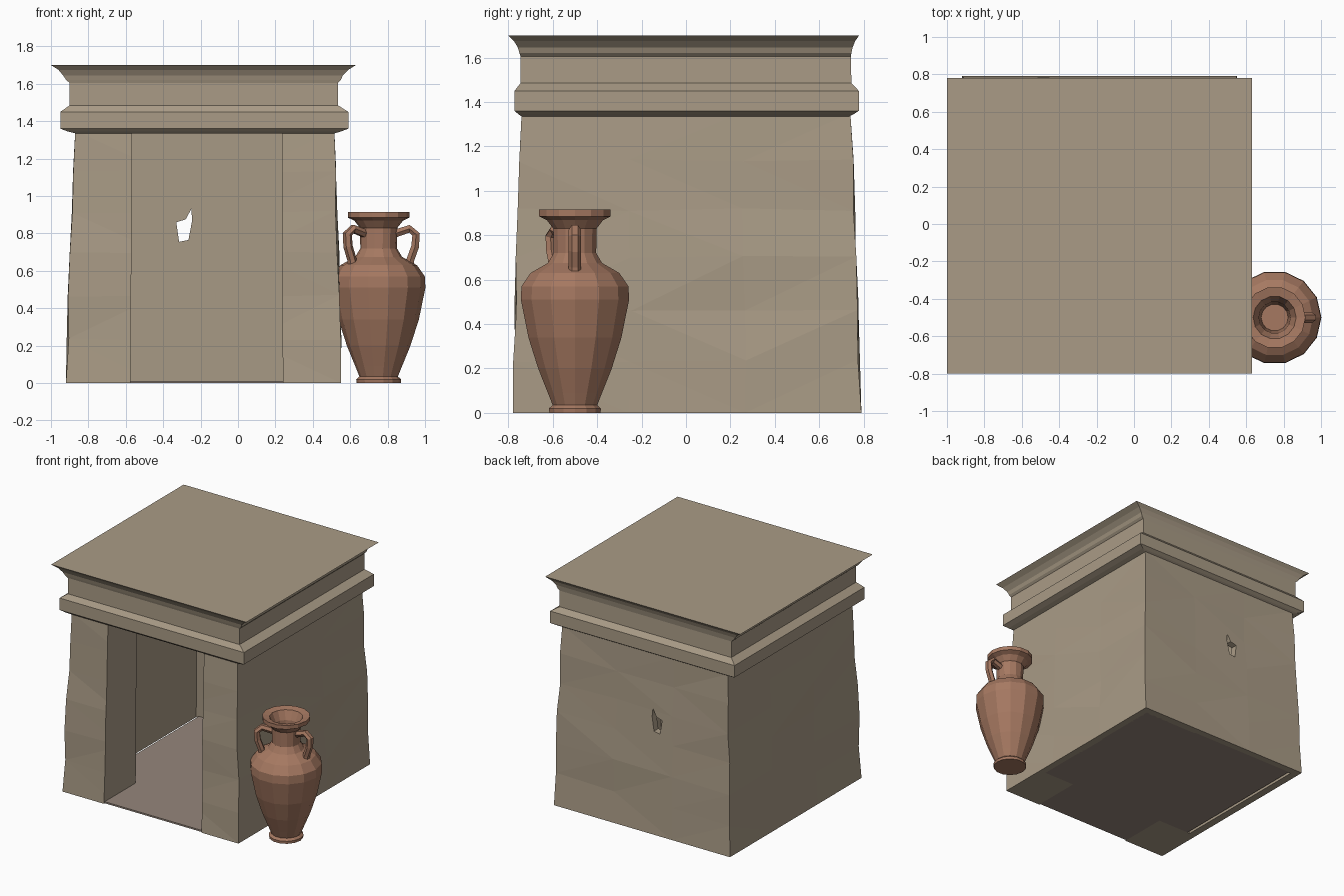
import bpy, bmesh, math, random
from mathutils import Vector

if "Cube" in bpy.data.objects:
    bpy.data.objects.remove(bpy.data.objects["Cube"])

random.seed(4)


def material(name, rgb):
    m = bpy.data.materials.new(name)
    m.diffuse_color = (*rgb, 1)
    m.use_nodes = True
    m.node_tree.nodes["Principled BSDF"].inputs["Base Color"].default_value = m.diffuse_color
    return m


STONE = material("stone", (0.40, 0.33, 0.24))
FLOOR = material("floor_stone", (0.30, 0.24, 0.20))
CLAY = material("clay", (0.38, 0.19, 0.12))


def add_object(name, bm, mat=None):
    bmesh.ops.recalc_face_normals(bm, faces=bm.faces)
    mesh = bpy.data.meshes.new(name)
    bm.to_mesh(mesh)
    bm.free()
    ob = bpy.data.objects.new(name, mesh)
    bpy.context.collection.objects.link(ob)
    if mat:
        mesh.materials.append(mat)
    return ob


def loft(loops):
    """Skin closed loops of points and cap both ends."""
    bm = bmesh.new()
    rows = [[bm.verts.new(p) for p in loop] for loop in loops]
    n = len(rows[0])
    for a, b in zip(rows, rows[1:]):
        for i in range(n):
            j = (i + 1) % n
            bm.faces.new((a[i], a[j], b[j], b[i]))
    bm.faces.new(rows[0][::-1])
    bm.faces.new(rows[-1])
    return bm


def rect(x0, x1, y0, y1, z):
    return [(x0, y0, z), (x1, y0, z), (x1, y1, z), (x0, y1, z)]


# Battered stone walls with slightly uneven faces
bm = loft([rect(-0.92, 0.55, -0.78, 0.79, 0),
           rect(-0.895, 0.535, -0.76, 0.762, 0.7),
           rect(-0.87, 0.515, -0.74, 0.74, 1.35)])
bmesh.ops.subdivide_edges(bm, edges=bm.edges[:], cuts=2, use_grid_fill=True)
for v in bm.verts:
    if 0.01 < v.co.z < 1.34:
        v.co += Vector([random.uniform(-0.008, 0.008) for _ in range(3)])
bmesh.ops.triangulate(bm, faces=[f for f in bm.faces if len(f.verts) == 4])
walls = add_object("walls", bm, STONE)


def cut(target, name, bm):
    cutter = add_object(name, bm)
    cutter.hide_render = True
    cutter.hide_set(True)
    mod = target.modifiers.new(name, "BOOLEAN")
    mod.operation = "DIFFERENCE"
    mod.solver = "EXACT"
    mod.object = cutter


# Chamber, doorway and the broken hole through the back wall
cut(walls, "chamber_cutter", loft([rect(-0.865, 0.495, -0.40, 0.735, -0.1),
                                   rect(-0.815, 0.46, -0.40, 0.685, 1.5)]))
cut(walls, "door_cutter", loft([rect(-0.575, 0.24, -1, -0.3, -0.1),
                                rect(-0.565, 0.235, -1, -0.3, 1.5)]))
hole = [(-0.33, 0.86), (-0.28, 0.875), (-0.25, 0.93), (-0.245, 0.87),
        (-0.265, 0.765), (-0.315, 0.755)]
cut(walls, "hole_cutter", loft([[(x, y, z) for x, z in hole] for y in (0.6, 0.9)]))

# Floor slab, leaving a narrow slit along the left wall
add_object("floor", loft([rect(-0.84, 0.50, -0.40, 0.74, 0),
                          rect(-0.84, 0.50, -0.40, 0.74, 0.012)]), FLOOR)
add_object("threshold", loft([rect(-0.575, 0.24, -0.77, -0.40, 0),
                              rect(-0.575, 0.24, -0.77, -0.40, 0.012)]), FLOOR)

# Projecting band, frieze and flared cornice with a flat roof
add_object("cornice", loft([
    rect(-0.87, 0.515, -0.74, 0.735, 1.335),
    rect(-0.91, 0.55, -0.755, 0.755, 1.345),
    rect(-0.95, 0.59, -0.772, 0.778, 1.36),
    rect(-0.95, 0.59, -0.772, 0.778, 1.45),
    rect(-0.90, 0.535, -0.745, 0.745, 1.485),
    rect(-0.90, 0.535, -0.745, 0.742, 1.605),
    rect(-0.918, 0.55, -0.75, 0.745, 1.62),
    rect(-0.935, 0.56, -0.757, 0.75, 1.645),
    rect(-0.96, 0.59, -0.775, 0.762, 1.675),
    rect(-1.0, 0.63, -0.80, 0.78, 1.70)]), STONE)

# Amphora turned from a profile of radius and height
CX, CY, SIDES = 0.752, -0.5, 14
profile = [(0.118, 0), (0.12, 0.02), (0.103, 0.035), (0.125, 0.09), (0.17, 0.2),
           (0.215, 0.34), (0.25, 0.51), (0.247, 0.57), (0.205, 0.63), (0.125, 0.675),
           (0.098, 0.72), (0.10, 0.83), (0.13, 0.868), (0.165, 0.885), (0.165, 0.915),
           (0.115, 0.905), (0.085, 0.84), (0.072, 0.66)]
angles = [2 * math.pi * i / SIDES for i in range(SIDES)]
add_object("amphora_body", loft([
    [(CX + r * math.cos(a), CY + r * math.sin(a), z) for a in angles]
    for r, z in profile]), CLAY)

# Two bent handles from neck to shoulder, six-sided section
path = [(0.09, 0.80), (0.165, 0.825), (0.20, 0.795), (0.195, 0.73), (0.17, 0.66), (0.165, 0.62)]
for name, deg in (("right_handle", 0), ("left_handle", 213)):
    a = math.radians(deg)
    out, side = Vector((math.cos(a), math.sin(a), 0)), Vector((-math.sin(a), math.cos(a), 0))
    pts = [Vector((CX, CY, z)) + out * r for r, z in path]
    loops = []
    for i, p in enumerate(pts):
        t = (pts[min(i + 1, len(pts) - 1)] - pts[max(i - 1, 0)]).normalized()
        nrm = t.cross(side)
        loops.append([p + side * 0.028 * math.cos(k * math.pi / 3)
                      + nrm * 0.024 * math.sin(k * math.pi / 3) for k in range(6)])
    add_object(name, loft(loops), CLAY)
